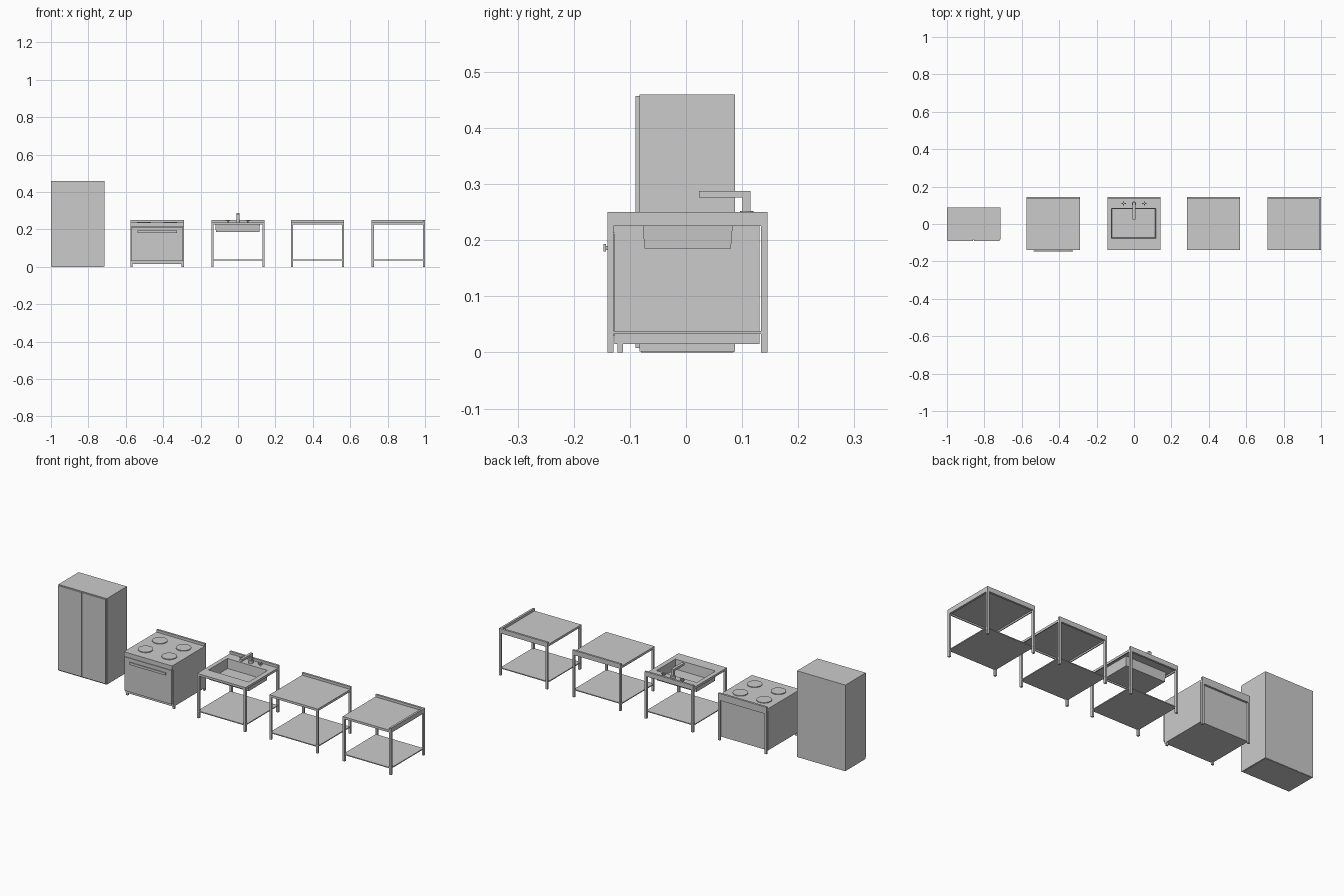
import bpy, bmesh, math

if "Cube" in bpy.data.objects:
    bpy.data.objects.remove(bpy.data.objects["Cube"])

FRONT, BACK = -0.14, 0.145      # worktop depth range
W = 0.285                       # unit width
TOP, UNDER, SPLASH = 0.237, 0.225, 0.25


def box(name, x0, x1, y0, y1, z0, z1):
    bm = bmesh.new()
    bmesh.ops.create_cube(bm, size=1)
    for v in bm.verts:
        v.co = ((x0 + x1) / 2 + v.co.x * (x1 - x0),
                (y0 + y1) / 2 + v.co.y * (y1 - y0),
                (z0 + z1) / 2 + v.co.z * (z1 - z0))
    return finish(name, bm)


def finish(name, bm):
    me = bpy.data.meshes.new(name)
    bm.to_mesh(me)
    bm.free()
    ob = bpy.data.objects.new(name, me)
    bpy.context.collection.objects.link(ob)
    return ob


def disc(name, x, y, z, r, h, sides=24):
    bm = bmesh.new()
    bmesh.ops.create_cone(bm, cap_ends=True, segments=sides, radius1=r, radius2=r, depth=h)
    bmesh.ops.translate(bm, verts=bm.verts, vec=(x, y, z + h / 2))
    ob = finish(name, bm)
    bpy.ops.object.select_all(action='DESELECT')
    ob.select_set(True)
    bpy.context.view_layer.objects.active = ob
    bpy.ops.object.shade_smooth_by_angle()
    return ob


# Folded edges under the worktop plus the raised back lip
def rims(name, x0, x1):
    t = 0.005
    box(name + "_front_rim", x0, x1, FRONT, FRONT + t, UNDER, TOP)
    box(name + "_left_rim", x0, x0 + t, FRONT + t, BACK - 0.011, UNDER, TOP)
    box(name + "_right_rim", x1 - t, x1, FRONT + t, BACK - 0.011, UNDER, TOP)
    box(name + "_backsplash", x0, x1, BACK - 0.011, BACK, UNDER, SPLASH)


# Four legs and a lower shelf
def frame(name, x0, x1):
    s = 0.011
    for sx, lx in (("left", x0), ("right", x1 - s)):
        for sy, ly in (("front", FRONT), ("back", BACK - s)):
            box(f"{name}_{sy}_{sx}_leg", lx, lx + s, ly, ly + s, 0, UNDER + 0.005)
    box(name + "_shelf", x0 + 0.002, x1 - 0.002, FRONT + 0.002, BACK - 0.009, 0.033, 0.038)


# Tall double-door cabinet
box("cabinet_body", -1.0, -0.715, -0.083, 0.087, 0.002, 0.46)
box("cabinet_plinth", -0.995, -0.72, -0.08, 0.085, 0, 0.002)
box("cabinet_left_door", -0.997, -0.8595, -0.09, -0.083, 0.008, 0.457)
box("cabinet_right_door", -0.8555, -0.718, -0.09, -0.083, 0.008, 0.457)

# Stove
sx0, sx1 = -0.575, -0.29
box("stove_body", sx0, sx1, -0.127, 0.131, 0.015, 0.225)
box("stove_top", sx0, sx1, FRONT, 0.134, 0.225, TOP)
box("stove_control_panel", sx0, sx1, FRONT, -0.127, 0.213, 0.225)
box("stove_backsplash", sx0, sx1, 0.134, BACK, 0.213, SPLASH)
box("oven_door", sx0 + 0.004, sx1 - 0.004, -0.138, -0.127, 0.03, 0.21)
box("oven_handle", -0.537, -0.325, -0.147, -0.143, 0.18, 0.193)
for x in (-0.53, -0.34):
    box("oven_handle_mount", x, x + 0.008, -0.143, -0.137, 0.183, 0.19)
for x in (sx0, sx1 - 0.011):
    box("stove_front_leg", x, x + 0.011, -0.122, -0.112, 0, 0.016)
    box("stove_back_leg", x, x + 0.011, 0.134, BACK, 0, 0.225)
for i in (-1, 1):
    for j in (-1, 1):
        disc("burner", -0.4325 + 0.07 * i, 0.06 * j, TOP, 0.037, 0.004, 32)

# Sink table: top made as a border around the basin opening
kx0, kx1 = -0.143, 0.142
bx0, bx1, by0, by1 = -0.122, 0.118, -0.078, 0.084
frame("sink", kx0, kx1)
rims("sink", kx0, kx1)
box("sink_top_front", kx0, kx1, FRONT, by0, TOP - 0.004, TOP)
box("sink_top_back", kx0, kx1, by1, 0.134, TOP - 0.004, TOP)
box("sink_top_left", kx0, bx0, by0, by1, TOP - 0.004, TOP)
box("sink_top_right", bx1, kx1, by0, by1, TOP - 0.004, TOP)

# Tapered basin, open at the top
bm = bmesh.new()
bmesh.ops.create_cube(bm, size=1)
bmesh.ops.delete(bm, geom=[f for f in bm.faces if f.normal.z > 0.9], context='FACES')
for v in bm.verts:
    low = v.co.z < 0
    inset = 0.004 if low else 0
    v.co = ((bx0 + inset) if v.co.x < 0 else (bx1 - inset),
            (by0 + inset) if v.co.y < 0 else (by1 - inset),
            0.185 if low else TOP)
basin = finish("sink_basin", bm)
mod = basin.modifiers.new("wall", 'SOLIDIFY')
mod.thickness = 0.002
disc("sink_drain", -0.002, 0.003, 0.187, 0.008, 0.001, 16)

# Tap and its two handles
disc("tap_base", 0, 0.108, TOP, 0.012, 0.015)
box("tap_column", -0.007, 0.007, 0.101, 0.115, 0.25, 0.288)
box("tap_spout", -0.007, 0.007, 0.023, 0.101, 0.276, 0.288)
for x in (-0.055, 0.055):
    disc("tap_handle_stem", x, 0.11, TOP, 0.005, 0.008, 16)
    box("tap_handle_bar", x - 0.011, x + 0.011, 0.1075, 0.1125, 0.244, 0.249)
    box("tap_handle_cross", x - 0.0025, x + 0.0025, 0.099, 0.121, 0.244, 0.249)

# Two work tables, the last with a raised right side
for name, x0 in (("table", 0.283), ("corner_table", 0.715)):
    frame(name, x0, x0 + W)
    rims(name, x0, x0 + W)
    box(name + "_top", x0, x0 + W, FRONT, 0.134, TOP - 0.004, TOP)
box("corner_table_side_splash", 0.989, 1.0, FRONT, BACK, UNDER, SPLASH)
